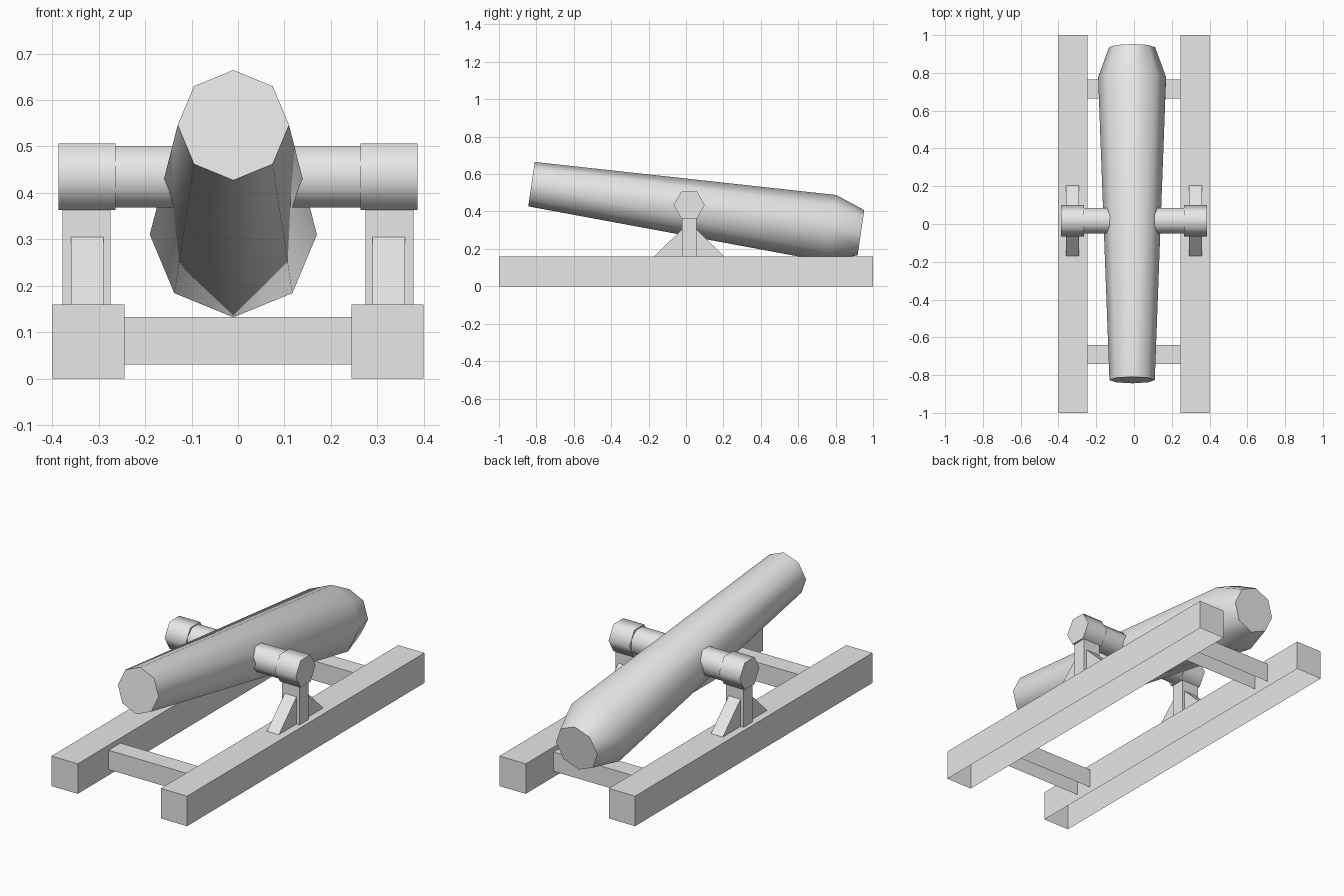
import bpy, bmesh, math
from mathutils import Matrix, Vector

cube = bpy.data.objects.get("Cube")
if cube:
    bpy.data.objects.remove(cube, do_unlink=True)

grey = bpy.data.materials.new("plain grey")
grey.use_nodes = True
grey.diffuse_color = (0.8, 0.8, 0.8, 1)
grey.node_tree.nodes["Principled BSDF"].inputs["Base Color"].default_value = (0.8, 0.8, 0.8, 1)


def finish(name, bm, smooth=False):
    bmesh.ops.recalc_face_normals(bm, faces=bm.faces)
    mesh = bpy.data.meshes.new(name)
    bm.to_mesh(mesh)
    bm.free()
    mesh.materials.append(grey)
    obj = bpy.data.objects.new(name, mesh)
    bpy.context.collection.objects.link(obj)
    if smooth:
        bpy.ops.object.select_all(action='DESELECT')
        obj.select_set(True)
        bpy.context.view_layer.objects.active = obj
        bpy.ops.object.shade_smooth_by_angle(angle=math.radians(65))
    return obj


def box(name, low, high, open_bottom=False):
    low, high = Vector(low), Vector(high)
    bm = bmesh.new()
    bmesh.ops.create_cube(bm, size=1)
    for v in bm.verts:
        v.co = (low + high) / 2 + v.co * (high - low)
    if open_bottom:
        bm.normal_update()
        under = [f for f in bm.faces if f.normal.z < -0.9]
        bmesh.ops.delete(bm, geom=under, context='FACES_ONLY')
    return finish(name, bm)


def lathe(name, sides, stations, matrix, phase=0):
    """Capped polygonal rings, given as (distance along local z, radius)."""
    bm = bmesh.new()
    rings = []
    for z, r in stations:
        angles = [phase + math.tau * i / sides for i in range(sides)]
        rings.append([bm.verts.new(matrix @ Vector((r * math.cos(a), r * math.sin(a), z)))
                      for a in angles])
    for a, b in zip(rings, rings[1:]):
        for i in range(sides):
            j = (i + 1) % sides
            bm.faces.new((a[i], a[j], b[j], b[i]))
    bm.faces.new(rings[0])
    bm.faces.new(rings[-1])
    return finish(name, bm, smooth=True)


def prism(name, profile, x0, x1):
    """Profile of (y, z) points extruded along x."""
    bm = bmesh.new()
    face = bm.faces.new([bm.verts.new((x0, y, z)) for y, z in profile])
    new = bmesh.ops.extrude_face_region(bm, geom=[face])["geom"]
    bmesh.ops.translate(bm, vec=(x1 - x0, 0, 0),
                        verts=[v for v in new if isinstance(v, bmesh.types.BMVert)])
    return finish(name, bm)


# Barrel, tilted muzzle-up, with a short tapered breech
muzzle = Vector((-0.01, -0.826, 0.546))
axis = Vector((0, 1.603, -0.236))
tilt = axis.to_track_quat('Z', 'Y').to_matrix().to_4x4()
lathe("barrel", 8, [(0, 0.12), (axis.length, 0.18), (axis.length + 0.16, 0.122)],
      Matrix.Translation(muzzle) @ tilt)

# Trunnion rod through the barrel
pivot_y, pivot_z = 0.017, 0.435
sideways = Matrix.Translation((0, pivot_y, pivot_z)) @ Matrix.Rotation(math.pi / 2, 4, 'Y')
lathe("trunnion_rod", 8, [(-0.27, 0.072), (0.27, 0.072)], sideways, math.pi / 8)

# Each side: rail, post, gussets and hexagonal trunnion block
for side, s in (("left", 1), ("right", -1)):
    def span(a, b):
        return sorted((s * a, s * b))

    x0, x1 = span(0.245, 0.4)
    box(side + "_rail", (x0, -1, 0), (x1, 1, 0.16), open_bottom=True)
    x0, x1 = span(0.275, 0.378)
    box(side + "_post", (x0, -0.021, 0.16), (x1, 0.055, 0.375))
    x0, x1 = span(0.264, 0.387)
    lathe(side + "_trunnion_block", 6, [(x0, 0.083), (x1, 0.083)], sideways, math.pi / 2)
    x0, x1 = span(0.29, 0.36)
    for end, d in (("front", -1), ("back", 1)):
        profile = [(pivot_y + d * y, z) for y, z in
                   ((0.03, 0.16), (0.187, 0.16), (0.038, 0.305), (0.03, 0.305))]
        prism(f"{side}_{end}_gusset", profile, x0, x1)

# Cross beams joining the rails
for end, y in (("front", -0.69), ("back", 0.715)):
    box(end + "_cross_beam", (-0.245, y - 0.05, 0.03), (0.245, y + 0.05, 0.133), open_bottom=True)
